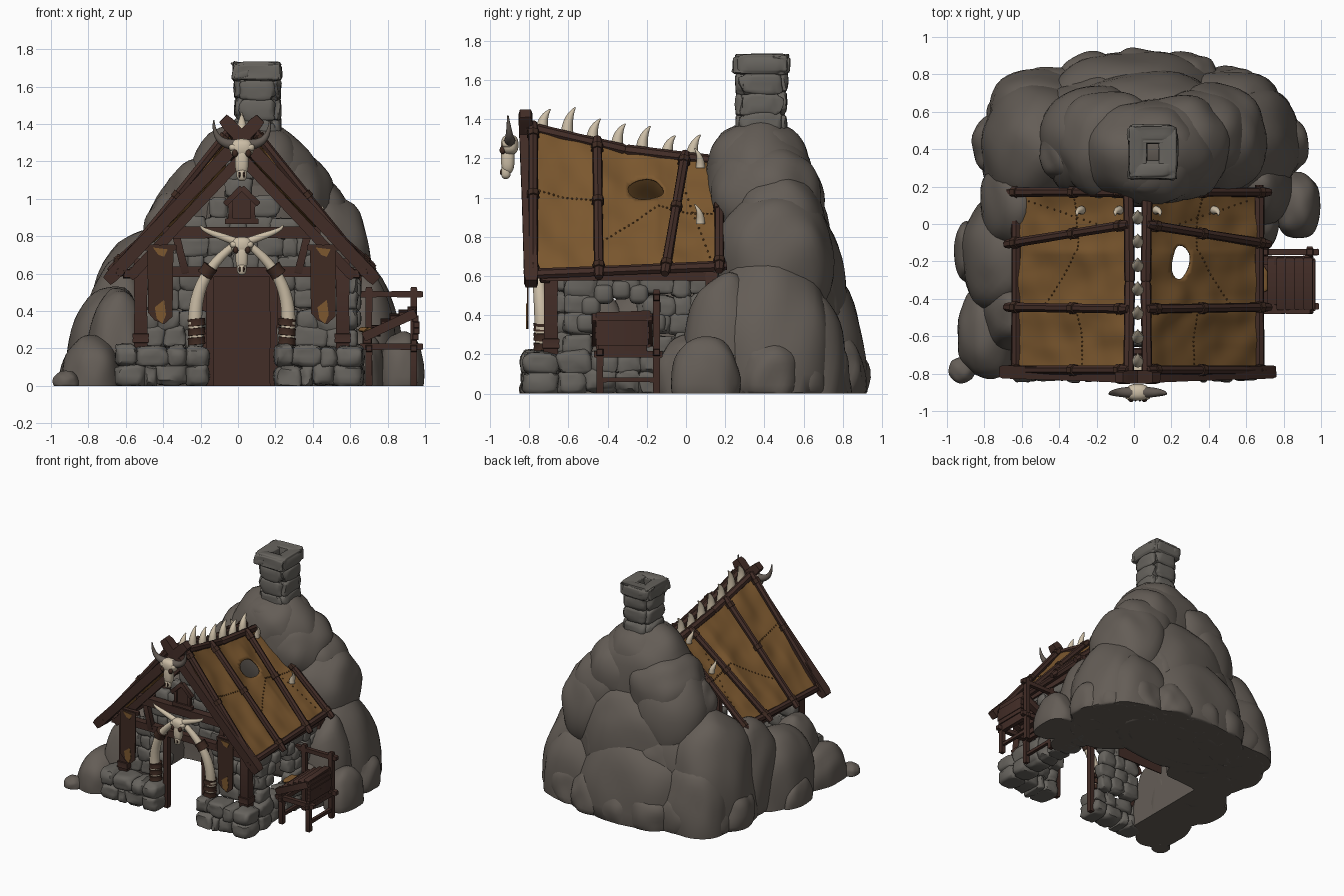
import bpy, bmesh, math, random
from math import sin, cos, pi, copysign
from mathutils import Vector, noise
from mathutils.geometry import interpolate_bezier

random.seed(4)
if "Cube" in bpy.data.objects:
    bpy.data.objects.remove(bpy.data.objects["Cube"])
CX = 0.02  # centre line of the hut

def material(name, *rgb):
    m = bpy.data.materials.new(name)
    m.use_nodes = True
    m.diffuse_color = (*rgb, 1)
    m.node_tree.nodes["Principled BSDF"].inputs["Base Color"].default_value = (*rgb, 1)
    return m

ROCK, STONE = material("grey rock", .128, .11, .094), material("wall stone", .133, .124, .11)
WOOD, LEATHER = material("brown wood", .055, .026, .02), material("dark leather", .05, .024, .016)
HIDE, STITCH = material("tan hide", .2, .097, .028), material("dark stitch", .1, .045, .013)
BONE, HORN = material("bone", .6, .51, .38), material("grey horn", .12, .1, .085)

def finish(name, bm, mat, angle=45):
    bmesh.ops.recalc_face_normals(bm, faces=bm.faces)
    mesh = bpy.data.meshes.new(name)
    bm.to_mesh(mesh)
    bm.free()
    mesh.materials.append(mat)
    ob = bpy.data.objects.new(name, mesh)
    bpy.context.collection.objects.link(ob)
    bpy.ops.object.select_all(action='DESELECT')
    ob.select_set(True)
    bpy.context.view_layer.objects.active = ob
    bpy.ops.object.shade_smooth_by_angle(angle=math.radians(angle))
    return ob

def blob(bm, c, r, power=.5, sub=3, rough=0.0):
    """Rounded block: a sphere squared off by a power, with optional lumps."""
    c = Vector(c)
    for v in bmesh.ops.create_icosphere(bm, subdivisions=sub, radius=1)["verts"]:
        lump = 1 + rough * noise.noise(v.co * 1.7 + c * 9)
        v.co = c + Vector([copysign(abs(k) ** power, k) * s for k, s in zip(v.co, r)]) * lump
        v.co.z = max(v.co.z, 0)

def sweep(bm, pts, radii, sides):
    """Sweep a regular ring along points; four sides gives a squared beam."""
    way = (pts[-1] - pts[0]).normalized()
    ref = Vector((1, 0, 0)) if abs(way.y) > .85 else Vector((0, 1, 0))
    rings = []
    for i, p in enumerate(pts):
        t = (pts[min(i + 1, len(pts) - 1)] - pts[max(i - 1, 0)]).normalized()
        a = t.cross(ref).normalized()
        b = t.cross(a)
        rings.append([bm.verts.new(p + radii[i] * (a * cos(q) + b * sin(q)))
                      for q in [2 * pi * (k + .5) / sides for k in range(sides)]])
    for lo, hi in zip(rings, rings[1:]):
        for k in range(sides):
            bm.faces.new((lo[k], lo[k - 1], hi[k - 1], hi[k]))
    bm.faces.new(rings[0])
    bm.faces.new(rings[-1])

def beam(bm, a, b, r, sides=4):
    a, b = Vector(a), Vector(b)
    sweep(bm, [a.lerp(b, t) for t in (0, .03, .5, .97, 1)], [r * k for k in (.8, 1, .93, 1, .8)], sides)

def horn(bm, a, h1, h2, b, r0, r1):
    pts = interpolate_bezier(*[Vector(p) for p in (a, h1, h2, b)], 14)
    sweep(bm, pts, [r0 + (r1 - r0) * (i / 13) ** 1.5 for i in range(14)], 10)

def wall(bm, a, b, z0, z1, rows, thick, keep=lambda x, y, z: True):
    """Courses of rounded stones between two ground points."""
    a, b = Vector(a), Vector(b)
    d, h = b - a, (z1 - z0) / rows
    n = max(1, round(d.length / (h * 1.25)))
    for row in range(rows):
        cuts = [0] + [(k + random.uniform(-.3, .3)) / n for k in range(1, n)] + [1]
        z = z0 + h * (row + .5)
        for lo, hi in zip(cuts, cuts[1:]):
            c = a + d * (lo + hi) / 2
            if keep(c.x, c.y, z):
                half, t = (hi - lo) * d.length * .56, thick * random.uniform(.46, .54)
                size = (half, t) if abs(d.x) > abs(d.y) else (t, half)
                blob(bm, (c.x, c.y, z + random.uniform(-.1, .1) * h), (*size, h * .58), .55, 3, .2)

# Boulder hill: hand-placed masses, then rings of smaller boulders
bm = bmesh.new()
for x, y, z, rx, ry, rz in [
        (.08, .38, .95, .38, .29, .46), (.1, .37, 1.14, .26, .27, .25), (.1, .36, 1.2, .21, .23, .19),
        (.25, .41, 1, .26, .28, .26), (-.13, .43, .95, .28, .29, .28), (.33, .47, .83, .29, .24, .3),
        (-.2, .44, .75, .3, .3, .4), (.42, .45, .68, .29, .3, .36), (.08, .55, .5, .45, .27, .48),
        (0, .47, .3, .6, .33, .6), (-.48, .4, .1, .34, .38, .74), (.55, .42, .1, .33, .36, .6),
        (0, .6, .1, .5, .32, .55), (-.5, .6, .05, .28, .23, .5), (.5, .6, .05, .3, .23, .5),
        (-.69, -.17, .03, .235, .34, .5), (-.78, -.58, .03, .17, .25, .24), (-.92, -.78, .02, .07, .07, .06),
        (.87, .1, .05, .13, .18, .24), (.67, .2, .1, .18, .22, .5), (.66, .02, .05, .12, .17, .25),
        (-.62, .1, .2, .2, .28, .48), (-.89, -.15, 0, .07, .16, .18), (-.64, -.47, .03, .17, .22, .5)]:
    blob(bm, (x, y, z), (rx, ry, rz), .92, 4, .08)
for z, rx, ry, size, n in [(.08, .71, .41, .2, 9), (.46, .53, .28, .2, 7), (.82, .36, .16, .2, 5)]:
    for k in range(n):
        q = pi * (k + .5) / n
        blob(bm, (.03 + rx * cos(q), .35 + ry * sin(q), z), (size, size * .9, size * 1.1), .9, 4, .12)
for v in bm.verts:  # flat rock face inside the hut
    if v.co.y < .1 and -.54 < v.co.x < 0 and v.co.z < .6:
        v.co.x = -.54
finish("boulder_hill", bm, ROCK, 60)

# Chimney shaft and cap
bm = bmesh.new()
corners = [(.02, .29), (.19, .29), (.19, .48), (.02, .48)]
for a, b in zip(corners, corners[1:] + corners[:1]):
    wall(bm, a, b, 1.32, 1.64, 3, .08)
for s in (-1, 1):
    blob(bm, (.1 + s * .08, .385, 1.68), (.05, .14, .05), .36, 4, .2)
    blob(bm, (.1, .385 + s * .095, 1.68), (.13, .05, .05), .36, 4, .2)
finish("chimney", bm, STONE)

# Stone walls, low footing and arched side window
bm = bmesh.new()
wall(bm, (-.65, -.74), (-.16, -.74), 0, .21, 2, .2)
wall(bm, (.2, -.74), (.66, -.74), 0, .21, 2, .2)
wall(bm, (-.54, -.63), (.58, -.63), .2, .62, 4, .1, lambda x, y, z: abs(x - CX) > .2)
wall(bm, (-.55, -.62), (.59, -.62), .6, 1.2, 6, .07, lambda x, y, z: abs(x - CX) + .07 < (1.24 - z) / 1.1)
wall(bm, (.59, -.65), (.59, .17), 0, .22, 2, .16)
wall(bm, (.59, -.62), (.59, .17), .2, .6, 4, .1, lambda x, y, z: math.hypot(y + .33, z - .35) > .15)
for k in range(7):
    q = pi * k / 6
    blob(bm, (.6, -.33 + .18 * cos(q), .36 + .17 * sin(q)), (.06, .05, .05), .6)
finish("stone_walls", bm, STONE)

# Hide roof: one function describes both slopes
def roof(s, u, v, lift=0.0):
    ridge = 1.355 - .17 * v - .02 * sin(pi * v)
    z = ridge + (.61 + .04 * v - ridge) * u
    return Vector((CX + s * (.05 + .6 * u + lift * .7), -.79 + .96 * v, z + lift * .7))

def skin(s, u, v):
    sag = -.018 * sin(pi * u) * abs(sin(pi * 3 * v))
    return roof(s, u, v, sag + .018 * noise.noise((u * 5, v * 7, s * 3)))

def hole_distance(u, v):
    return math.hypot((u - .31) / .085, (v - .61) / .095)

NU, NV = 36, 60
for s, side in ((1, "left"), (-1, "right")):
    bm = bmesh.new()
    uv = [(i / NU, j / NV) for i in range(NU + 1) for j in range(NV + 1)]
    vs = [bm.verts.new(skin(s, u, v)) for u, v in uv]
    for i in range(NU):
        for j in range(NV):
            k = i * (NV + 1) + j
            if s < 0 or hole_distance((i + .5) / NU, (j + .5) / NV) > 1:
                bm.faces.new((vs[k], vs[k + 1], vs[k + NV + 2], vs[k + NV + 1]))
    for vert, (u, v) in zip(vs, uv):
        d = hole_distance(u, v)
        if s > 0 and .3 < d < 1.5 and vert.is_boundary:
            vert.co = skin(s, .31 + (u - .31) / d, .61 + (v - .61) / d)
    bmesh.ops.delete(bm, geom=[v for v in bm.verts if not v.link_faces], context='VERTS')
    finish(side + "_hide_roof", bm, HIDE, 60).modifiers.new("thickness", 'SOLIDIFY').thickness = .01
    bm = bmesh.new()  # stitched seams
    for u0, v0, u1, v1 in [(.42, .02, .45, .34), (.75, .38, .45, .68), (.45, .7, .5, .98), (.2, .8, .9, .95)]:
        for t in [k / 13 for k in range(14)]:
            blob(bm, skin(s, u0 + (u1 - u0) * t, v0 + (v1 - v0) * t), (.005, .005, .007), 1, 2)
    finish(side + "_seams", bm, STITCH)

# Roof poles, ridge poles, lashings, crossed rafters and bone hooks
bm, lash, bones = bmesh.new(), bmesh.new(), bmesh.new()
for s in (-1, 1):
    for v_eave, v_ridge in [(.01, .01), (.36, .35), (.71, .82), (1, 1)]:
        a, b = roof(s, 1.07, v_eave, .02), roof(s, -.02, v_ridge, .02)
        beam(bm, a, b, .026, 7)
        for t in (.08, .55, .93):
            d = (b - a).normalized() * .018
            beam(lash, a.lerp(b, t) - d, a.lerp(b, t) + d, .033, 7)
    beam(bm, roof(s, 1, -.04), roof(s, 1, 1.04), .028, 7)
    beam(bm, roof(s, 0, -.04), roof(s, 0, .5, -.01), .03, 7)
    beam(bm, roof(s, 0, .5, -.01), roof(s, 0, 1), .03, 7)
    beam(bm, (CX + s * .72, -.79, .56), (CX - s * .1, -.82, 1.43), .05)
    beam(bm, (CX + s * .6, -.72, .58), (CX, -.72, 1.22), .04)
    for u in (.6 if s > 0 else .42, .08):
        p = roof(s, u, .9)
        horn(bones, p, p + Vector((0, 0, .04)), p + Vector((s * .03, 0, .06)), p + Vector((s * .02, -.03, .1)), .024, .003)
for k in range(7):
    p = roof(0, 0, .06 + k * .133) + Vector((0, 0, -.03))
    h = (.14, .18, .15, .15, .16, .13, .15)[k]
    horn(bones, p, p + Vector((0, -.01, h * .5)), p + Vector((0, .01, h * .8)), p + Vector((0, .04, h)), .035, .003)
finish("roof_poles", bm, WOOD)
finish("roof_lashings", lash, LEATHER)
finish("ridge_spikes", bones, BONE)

# Timber frame: posts, lintel, collar, door jambs and gable shutter frame
bm = bmesh.new()
for s in (-1, 1):
    for x, y, z0, z1, r in [(.54, -.69, .18, .68, .052), (.54, -.69, .23, .28, .064), (.61, .13, .1, .62, .045),
                            (.17, -.69, 0, .6, .03), (.06, -.73, .88, .99, .018)]:
        beam(bm, (CX + s * x, y, z0), (CX + s * x, y, z1), r)
    beam(bm, (CX + s * .61, -.74, .6), (CX + s * .61, .15, .6), .035)
    beam(bm, (CX + s * .3, -.7, .6), (CX + s * .36, -.7, .84), .03)
    beam(bm, (CX + s * .35, -.79, .74), (CX + s * .52, -.79, .74), .022)
    beam(bm, (CX + s * .09, -.74, .97), (CX, -.74, 1.06), .022)
for half, y, z, r in [(.6, -.69, .61, .04), (.42, -.7, .82, .045), (.09, -.73, .88, .022)]:
    beam(bm, (CX - half, y, z), (CX + half, y, z), r)
finish("timber_frame", bm, WOOD)

def plate(bm, outline, y, thick=.008):
    """Flat panel facing the front, cut to an outline."""
    face = bm.faces.new([bm.verts.new((x, y, z)) for x, z in outline])
    for v in bmesh.ops.extrude_face_region(bm, geom=[face])["geom"]:
        if isinstance(v, bmesh.types.BMVert):
            v.co.y += thick

bm = bmesh.new()
plate(bm, [(-.04, .88), (.08, .88), (.08, .98), (.02, 1.05), (-.04, .98)], -.73)
plate(bm, [(-.19, 0), (.23, 0), (.23, .62), (-.19, .62)], .09)
finish("shutter_and_back_panel", bm, WOOD)

# Banners with worn patches
cloth, worn = bmesh.new(), bmesh.new()
for s in (-1, 1):
    c = CX + s * .435
    plate(cloth, [(c - .07, .75), (c + .07, .75), (c + .065, .37), (c + .02, .33), (c - .03, .35), (c - .065, .39)], -.812)
    plate(worn, [(c - .04, .74), (c + .04, .73), (c + .02, .69), (c - .01, .7)], -.816, .003)
    plate(worn, [(c - .02, .36), (c + .01, .33), (c + .03, .38), (c + .02, .46), (c - .03, .42)], -.816, .003)
finish("banners", cloth, LEATHER)
finish("banner_patches", worn, HIDE)

# Tusk arch with leather cuffs
bm, cuff = bmesh.new(), bmesh.new()
for s in (-1, 1):
    horn(bm, (CX + s * .235, -.73, .22), (CX + s * .28, -.73, .45), (CX + s * .22, -.76, .62), (CX + s * .03, -.77, .76), .042, .02)
    for z in (.24, .29, .34):
        beam(cuff, (CX + s * .24, -.73, z - .02), (CX + s * .244, -.73, z + .02), .05, 10)
    beam(cuff, (CX + s * .2, -.75, .59), (CX + s * .165, -.755, .64), .045, 10)
finish("tusk_arch", bm, BONE)
finish("tusk_cuffs", cuff, LEATHER)

# Horned skulls; bend raises or drops the middle of the horns
def skull(name, y, z, k, tip_x, tip_z, bend, thick, horn_mat):
    bone, eyes, horns = bmesh.new(), bmesh.new(), bmesh.new()
    for dy, dz, rx, ry, rz in [(0, 0, .064, .045, .052), (-.01, -.07, .037, .035, .08), (-.02, -.14, .028, .025, .035)]:
        blob(bone, (CX, y + dy, z + dz * k), (rx * k, ry * k, rz * k), .8)
    for s in (-1, 1):
        blob(eyes, (CX + s * .036 * k, y - .036 * k, z - .027 * k), (.016 * k, .016, .021 * k), 1)
        blob(eyes, (CX + s * .012 * k, y - .042 * k, z - .14 * k), (.006, .008, .016), 1, 2)
        blob(bone, (CX + s * .045 * k, y - .01, z + .005), (.025 * k, .03 * k, .02 * k), .8)
        horn(horns, (CX + s * .03, y, z + .02), (CX + s * tip_x * .6, y, z + .02 + bend),
             (CX + s * tip_x, y, z + .04 + bend), (CX + s * tip_x, y - .01, z + tip_z), thick, .004)
    finish(name + "_skull", bone, BONE)
    finish(name + "_eye_sockets", eyes, LEATHER)
    finish(name + "_horns", horns, horn_mat)

skull("gable", -.9, 1.27, 1, .15, .15, 0, .03, HORN)
skull("door", -.78, .75, .9, .22, .11, .04, .022, BONE)

# Side manger: frame, rail, sloping curved slats and a hide scrap
bm = bmesh.new()
for x in (.7, .94):
    for y, top in ((-.44, .22), (-.15, .53)):
        beam(bm, (x, y, 0), (x, y, top), .026)
    beam(bm, (x, -.47, .2), (x, -.12, .2), .025)
    beam(bm, (x, -.45, .07), (x, -.14, .07), .018)
for y in (-.44, -.15):
    beam(bm, (.65, y, .21), (.99, y, .21), .025)
    beam(bm, (.67, y * .9 - .06, .26), (.95, y * .9 - .06, .39), .036)
beam(bm, (.6, -.15, .49), (.99, -.15, .49), .024)
for t in [k / 5 for k in range(6)]:
    x, z, bulge = .69 + .24 * t, .25 + .14 * t + .02 * sin(pi * t), .015 * sin(pi * t)
    beam(bm, (x, -.46, z), (x, -.18, z + .01), .035)
    beam(bm, (.94 + bulge, -.45 - bulge, .23 + .16 * t), (.94 + bulge, -.2 + bulge, .23 + .16 * t), .024)
finish("side_manger", bm, WOOD)
bm = bmesh.new()
blob(bm, (.68, -.3, .3), (.035, .07, .015), .7, 3, .2)
finish("hide_scrap", bm, HIDE)
